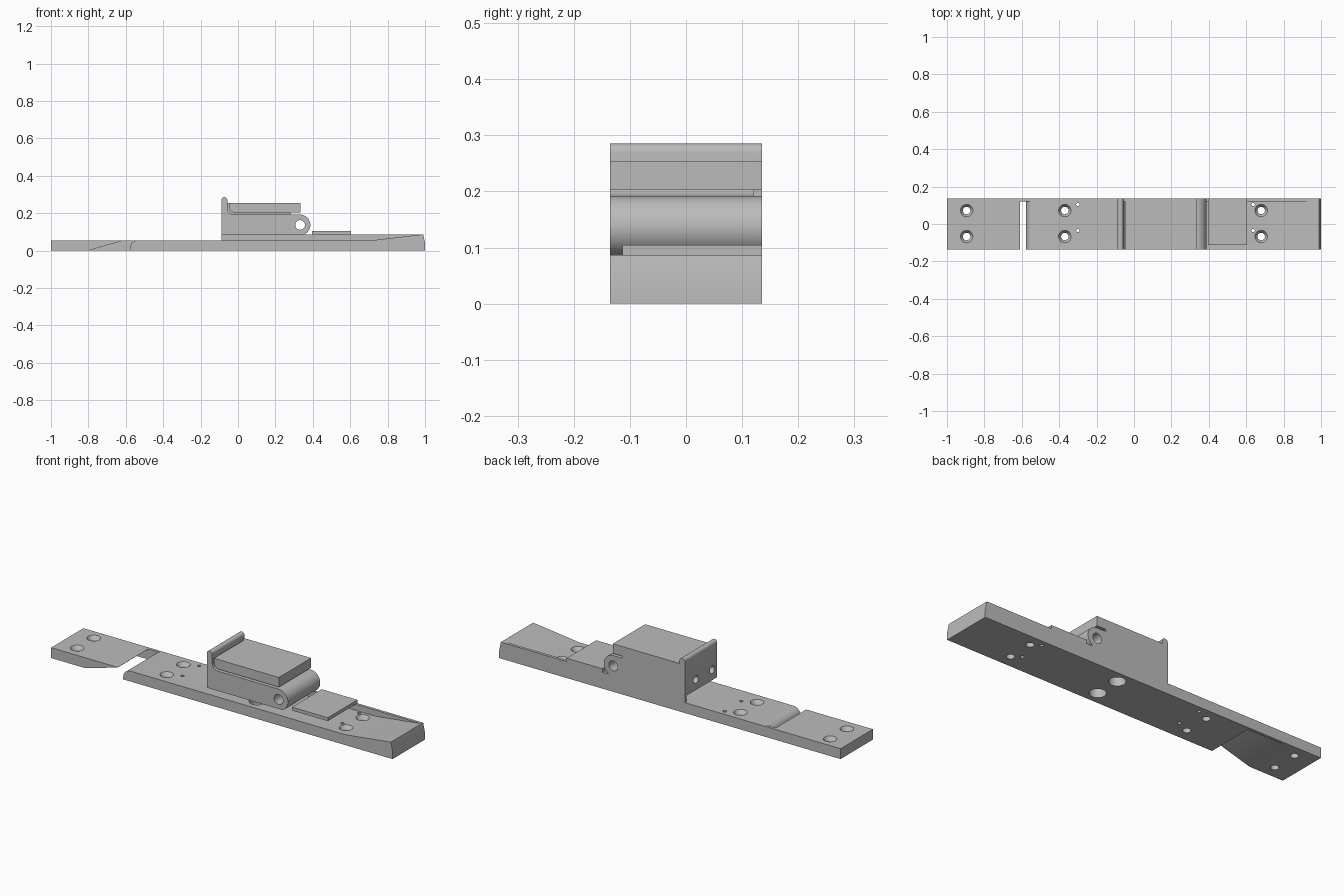
import bpy, bmesh
from math import radians, cos, sin, pi
from mathutils import Matrix

if "Cube" in bpy.data.objects:
    bpy.data.objects.remove(bpy.data.objects["Cube"])

grey = bpy.data.materials.new("plain grey")
grey.use_nodes = True
grey.diffuse_color = (0.5, 0.5, 0.5, 1)
grey.node_tree.nodes["Principled BSDF"].inputs["Base Color"].default_value = (0.5, 0.5, 0.5, 1)

FRONT, WEB, BACK = -0.135, 0.12, 0.135   # depth of the front, the thin web and the back
BASE, STEP, FLOOR, ROOF = 0.055, 0.087, 0.192, 0.254
LEFT, INNER = -0.088, -0.057             # faces of the upright lip
PIVOT = (0.332, 0.137)


def arc(cx, cz, r, a, b, n=12):
    angles = [radians(a + (b - a) * i / n) for i in range(n + 1)]
    return [(cx + r * cos(t), cz + r * sin(t)) for t in angles]


def finish(bm, name):
    bmesh.ops.recalc_face_normals(bm, faces=bm.faces)
    mesh = bpy.data.meshes.new(name)
    bm.to_mesh(mesh)
    bm.free()
    obj = bpy.data.objects.new(name, mesh)
    bpy.context.collection.objects.link(obj)
    mesh.materials.append(grey)
    return obj


def extrude(name, outline, y0=FRONT, y1=WEB):
    """Extrude an x-z outline along y."""
    bm = bmesh.new()
    face = bm.faces.new([bm.verts.new((x, y0, z)) for x, z in outline])
    made = bmesh.ops.extrude_face_region(bm, geom=[face])
    verts = [g for g in made["geom"] if isinstance(g, bmesh.types.BMVert)]
    bmesh.ops.translate(bm, verts=verts, vec=(0, y1 - y0, 0))
    return finish(bm, name)


def drill(obj, start, axis, depth, r0, r1=None):
    """Cut a round or tapered hole, starting at a point and running along an axis."""
    bm = bmesh.new()
    turn = {"x": Matrix.Rotation(pi / 2, 4, "Y"), "y": Matrix.Rotation(-pi / 2, 4, "X"),
            "z": Matrix.Identity(4)}[axis]
    place = Matrix.Translation(start) @ turn @ Matrix.Translation((0, 0, depth / 2))
    bmesh.ops.create_cone(bm, cap_ends=True, segments=32, radius1=r0,
                          radius2=r0 if r1 is None else r1, depth=depth, matrix=place)
    cutter = finish(bm, "cutter")
    cutter.hide_render = True
    mod = obj.modifiers.new("hole", "BOOLEAN")
    mod.operation, mod.solver, mod.object = "DIFFERENCE", "EXACT", cutter
    bpy.context.view_layer.update()
    graph = bpy.context.evaluated_depsgraph_get()
    mesh = bpy.data.meshes.new_from_object(obj.evaluated_get(graph))
    obj.modifiers.clear()
    obj.data = mesh
    bpy.data.objects.remove(cutter)


# Upright lip with a rounded top, shared by the body and the web
lip_r = (INNER - LEFT) / 2
lip_top = arc(LEFT + lip_r, 0.27, lip_r, 0, 180)

# Thin web along the back, joining all the parts
web = extrude("back_web",
              [(-1, 0), (1, 0), (1, 0.04), (0.99, STEP), (0.36, STEP)]
              + arc(*PIVOT, 0.055, -60, 90, 20)
              + [(0.28, FLOOR), (0.28, 0.203), (0.334, 0.203), (0.334, ROOF), (INNER, ROOF)]
              + lip_top + [(LEFT, BASE), (-1, BASE)], WEB, BACK)

# Base with a rounded left end and a rising right end
base = extrude("base", [(-0.578, 0), (1, 0), (1, 0.04), (0.99, STEP), (0.72, BASE)]
               + arc(-0.535, 0.012, 0.043, 90, 180, 8))

# End tab with a sloping underside
tab = extrude("end_tab", [(-1, 0), (-0.8, 0), (-0.61, BASE - 0.001), (-0.61, BASE), (-1, BASE)])

# Body with a round pivot end and an upright lip
body = extrude("body", [(LEFT, STEP)] + arc(*PIVOT, 0.055, -65, 90, 24)
               + arc(INNER + 0.035, FLOOR + 0.035, 0.035, 270, 180, 8) + lip_top)

# Upper block above the narrow slot, and the raised side plate
block = extrude("upper_block", [(0.334, 0.203), (0.334, ROOF), (-0.047, ROOF)]
                + arc(-0.017, 0.233, 0.03, 180, 270, 8))
plate = extrude("side_plate", [(0.395, STEP), (0.605, STEP), (0.605, 0.105), (0.395, 0.105)],
                -0.113, BACK)

# Countersunk screw holes
for obj, x in ((tab, -0.895), (base, -0.37), (base, 0.68)):
    for y in (-0.067, 0.072):
        drill(obj, (x, y, -0.02), "z", 0.2, 0.02)
        drill(obj, (x, y, BASE - 0.02), "z", 0.021, 0.02, 0.034)

# Small pin holes
for x in (-0.3, 0.637):
    for y in (-0.035, 0.104):
        drill(base, (x, y, -0.02), "z", 0.2, 0.009)

# Large holes below the body and blind holes in the lip side
for y in (-0.067, 0.072):
    drill(base, (0.16, y, -0.02), "z", 0.2, 0.04)
for y in (-0.093, 0.042):
    drill(body, (LEFT - 0.02, y, 0.142), "x", 0.14, 0.02)

# Pivot hole through the body and the web
for obj in (body, web):
    drill(obj, (PIVOT[0], -0.2, PIVOT[1]), "y", 0.4, 0.026)

# Smooth shading on the rounds, sharp edges elsewhere
bpy.ops.object.select_all(action="DESELECT")
for obj in (web, base, tab, body, block, plate):
    obj.select_set(True)
bpy.context.view_layer.objects.active = body
bpy.ops.object.shade_smooth_by_angle(angle=radians(25))
